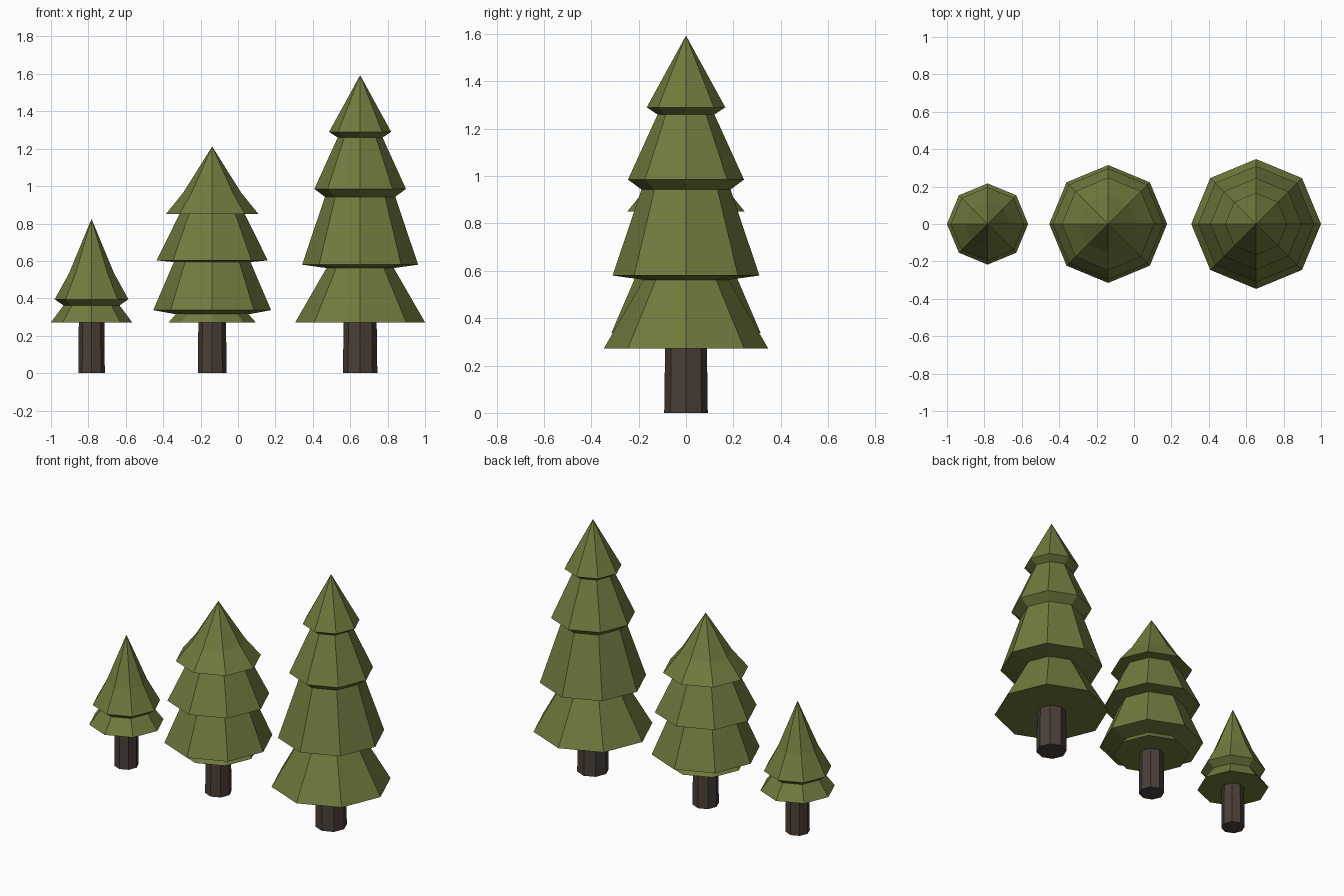
import bpy, bmesh
from math import cos, sin, pi

if "Cube" in bpy.data.objects:
    bpy.data.objects.remove(bpy.data.objects["Cube"])

SIDES = 8


def material(name, color):
    m = bpy.data.materials.new(name)
    m.diffuse_color = color
    m.use_nodes = True
    m.node_tree.nodes["Principled BSDF"].inputs["Base Color"].default_value = m.diffuse_color
    return m


leaf = material("leaf_green", (0.165, 0.195, 0.048, 1))
bark = material("bark_brown", (0.068, 0.05, 0.038, 1))


def lathe(name, x, profile, mat):
    """Eight-sided flat-shaded solid from (radius, height) pairs; radius 0 makes a tip."""
    bm = bmesh.new()
    rings = []
    for r, z in profile:
        if r == 0:
            rings.append([bm.verts.new((0, 0, z))] * SIDES)
        else:
            rings.append([bm.verts.new((r * cos(2 * pi * i / SIDES),
                                        r * sin(2 * pi * i / SIDES), z))
                          for i in range(SIDES)])
    for low, high in zip(rings, rings[1:]):
        for i in range(SIDES):
            j = (i + 1) % SIDES
            corners = [low[i], low[j], high[j], high[i]]
            bm.faces.new(list(dict.fromkeys(corners)))
    bm.faces.new(rings[0][::-1])
    if profile[-1][0] > 0:
        bm.faces.new(rings[-1])
    bmesh.ops.recalc_face_normals(bm, faces=bm.faces)
    mesh = bpy.data.meshes.new(name)
    bm.to_mesh(mesh)
    bm.free()
    mesh.materials.append(mat)
    obj = bpy.data.objects.new(name, mesh)
    obj.location.x = x
    bpy.context.collection.objects.link(obj)
    return obj


# Each tree: name, x position, trunk radius, foliage profile from skirt to tip
trees = [
    ("small_tree", -0.783, 0.071,
     [(0.217, 0.272), (0.15, 0.362), (0.197, 0.395), (0.12, 0.535), (0, 0.825)]),
    ("medium_tree", -0.138, 0.077,
     [(0.232, 0.272), (0.195, 0.315), (0.315, 0.337), (0.205, 0.594),
      (0.297, 0.603), (0.175, 0.85), (0.248, 0.85), (0.155, 0.965), (0, 1.212)]),
    ("tall_tree", 0.653, 0.092,
     [(0.347, 0.272), (0.18, 0.562), (0.31, 0.58), (0.188, 0.943),
      (0.245, 0.985), (0.12, 1.26), (0.166, 1.29), (0, 1.593)]),
]

for name, x, r, profile in trees:
    lathe(name + "_trunk", x, [(r, 0), (r * 0.96, 0.275)], bark)
    lathe(name + "_foliage", x, profile, leaf)
